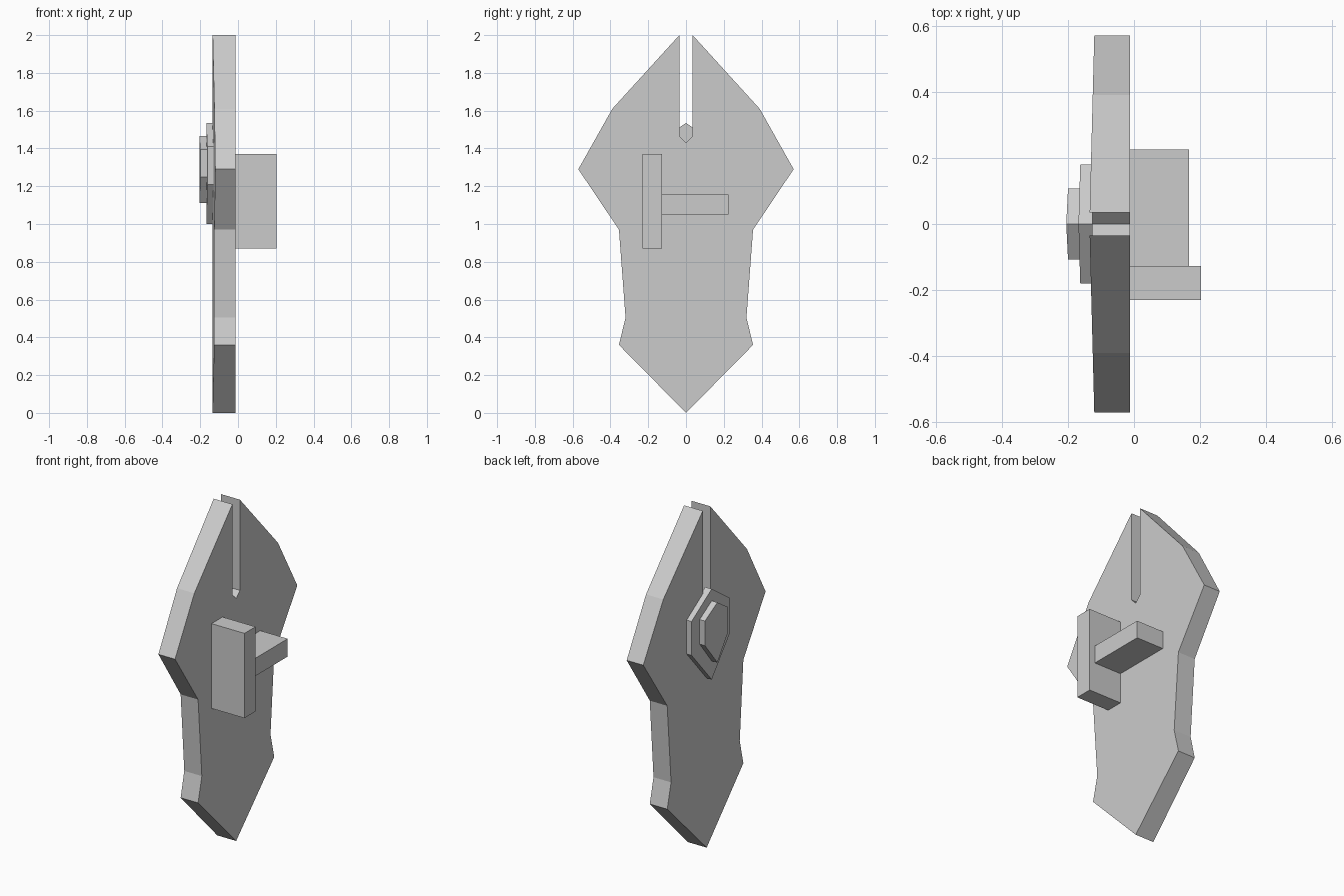
import bpy
import bmesh

cube = bpy.data.objects.get("Cube")
if cube:
    bpy.data.objects.remove(cube, do_unlink=True)

grey = bpy.data.materials.new("plain grey")
grey.use_nodes = True
colour = (0.6, 0.6, 0.6, 1)
grey.diffuse_color = colour
grey.node_tree.nodes["Principled BSDF"].inputs["Base Color"].default_value = colour


def finish(name, bm):
    bmesh.ops.recalc_face_normals(bm, faces=bm.faces)
    mesh = bpy.data.meshes.new(name)
    bm.to_mesh(mesh)
    bm.free()
    mesh.materials.append(grey)
    obj = bpy.data.objects.new(name, mesh)
    bpy.context.collection.objects.link(obj)
    return obj


def ridged_plate(name, half, back, ridge, slope):
    """Mirrored plate from a half outline (y, z); its outer face falls away from a centre ridge."""
    bm = bmesh.new()
    inner = [bm.verts.new((back, y, z)) for y, z in half]
    outer = [bm.verts.new((ridge + slope * y, y, z)) for y, z in half]
    bm.faces.new(inner)
    bm.faces.new(outer[::-1])
    # Walls follow the outline; the centre seam stays open for the mirror
    for i in range(len(half) - 1):
        bm.faces.new((inner[i], outer[i], outer[i + 1], inner[i + 1]))
    both = bmesh.ops.duplicate(bm, geom=bm.verts[:] + bm.edges[:] + bm.faces[:])["geom"]
    for v in both:
        if isinstance(v, bmesh.types.BMVert):
            v.co.y *= -1
    bmesh.ops.remove_doubles(bm, verts=bm.verts, dist=0.0005)
    return finish(name, bm)


def box(name, low, high):
    bm = bmesh.new()
    bmesh.ops.create_cube(bm, size=1)
    for v in bm.verts:
        for k in range(3):
            v.co[k] = high[k] if v.co[k] > 0 else low[k]
    return finish(name, bm)


# Shield body with a slot cut down from the top
ridged_plate("shield_body", [
    (0, 0), (0.355, 0.36), (0.32, 0.505), (0.355, 0.97), (0.57, 1.29),
    (0.39, 1.61), (0.035, 2), (0.035, 1.465), (0, 1.43)], -0.012, -0.135, 0.026)

# Stepped boss on the outer face
ridged_plate("boss_base", [(0, 1.0), (0.18, 1.21), (0.18, 1.41), (0, 1.535)],
             -0.125, -0.168, 0.03)
ridged_plate("boss_cap", [(0, 1.11), (0.108, 1.25), (0.108, 1.395), (0, 1.465)],
             -0.15, -0.205, 0.05)

# Grip and arm bar on the inner face
box("grip", (-0.012, -0.23, 0.87), (0.203, -0.127, 1.37))
box("arm_bar", (-0.012, -0.127, 1.05), (0.167, 0.225, 1.155))
